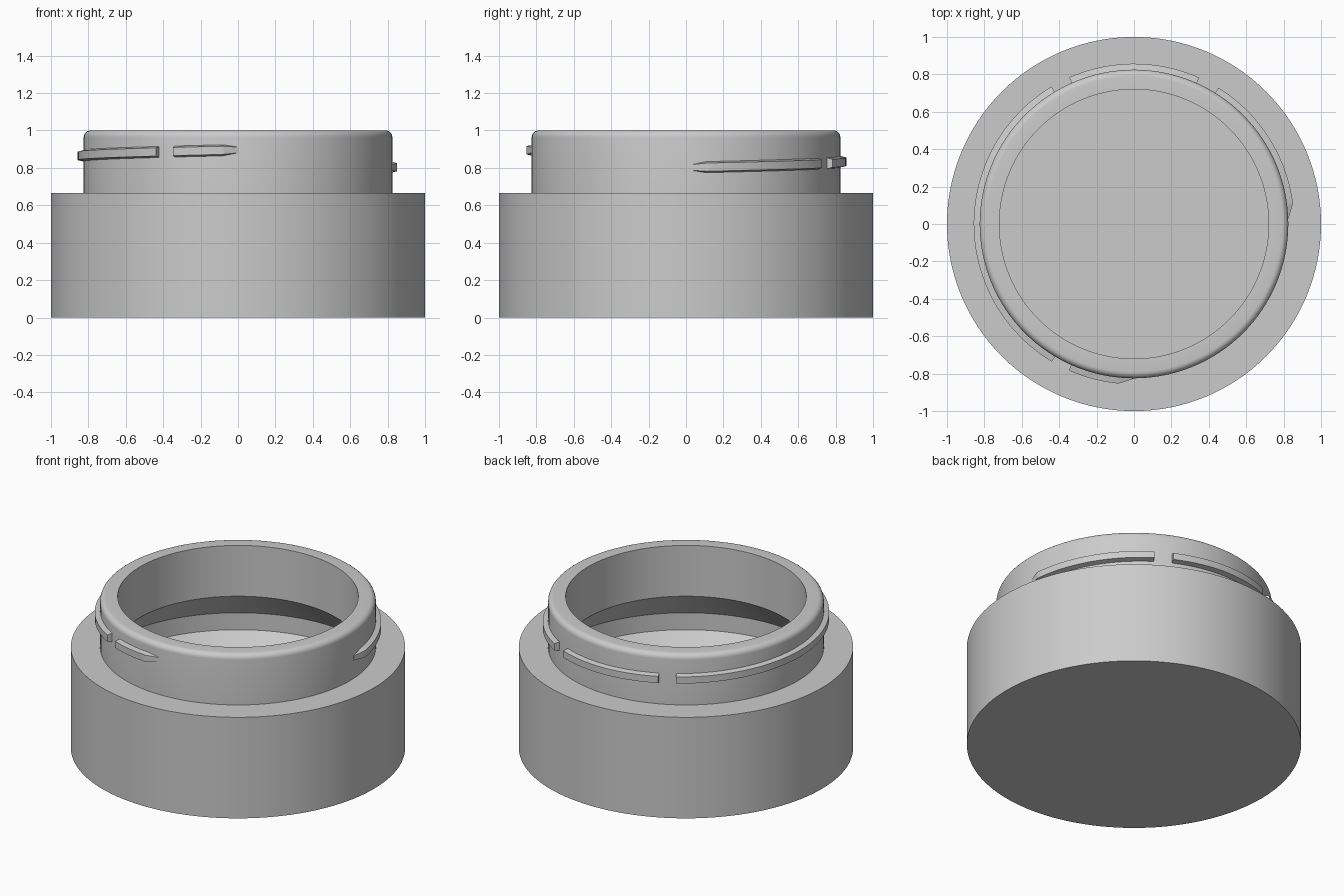
import bpy, bmesh, math

if "Cube" in bpy.data.objects:
    bpy.data.objects.remove(bpy.data.objects["Cube"])

grey = bpy.data.materials.new("light grey")
grey.diffuse_color = (0.6, 0.6, 0.6, 1)
grey.use_nodes = True
grey.node_tree.nodes["Principled BSDF"].inputs["Base Color"].default_value = grey.diffuse_color

SEGS = 128


def finish(name, bm):
    """Turn a bmesh into a smooth object with sharp edges kept."""
    bmesh.ops.recalc_face_normals(bm, faces=bm.faces)
    mesh = bpy.data.meshes.new(name)
    bm.to_mesh(mesh)
    bm.free()
    mesh.materials.append(grey)
    obj = bpy.data.objects.new(name, mesh)
    bpy.context.collection.objects.link(obj)
    bpy.ops.object.select_all(action='DESELECT')
    bpy.context.view_layer.objects.active = obj
    obj.select_set(True)
    bpy.ops.object.shade_smooth_by_angle(angle=math.radians(30))
    return obj


def lathe(name, profile):
    """Revolve (radius, z) points; both ends are closed with discs."""
    bm = bmesh.new()
    rings = []
    for r, z in profile:
        rings.append([bm.verts.new((r * math.cos(2 * math.pi * i / SEGS),
                                    r * math.sin(2 * math.pi * i / SEGS), z))
                      for i in range(SEGS)])
    for a, b in zip(rings, rings[1:]):
        for i in range(SEGS):
            j = (i + 1) % SEGS
            bm.faces.new((a[i], a[j], b[j], b[i]))
    bm.faces.new(rings[0])
    bm.faces.new(rings[-1])
    return finish(name, bm)


# Jar: wide body, neck with a rounded lip, cavity with sloped shoulder and base
NECK, FILLET = 0.825, 0.035
lip = [(NECK - FILLET + FILLET * math.cos(math.radians(a)),
        1 - FILLET + FILLET * math.sin(math.radians(a))) for a in range(0, 91, 15)]
cavity = [(0.72, 1), (0.72, 0.665), (0.92, 0.462), (0.92, 0.35), (0.72, 0.147)]
lathe("jar_body", [(1, 0), (1, 0.667), (NECK, 0.667)] + lip + cavity)


# Screw thread: a falling helix cut into four pieces, tapered at its two ends
START, END, TAPER = 270, 2, 5.5


def thread(name, a0, a1):
    bm = bmesh.new()
    steps = max(8, round((a0 - a1) / 2.5))
    angles = [a0 + (a1 - a0) * i / steps for i in range(steps + 1)]
    angles += [t for t in (START - TAPER, END + TAPER) if a1 < t < a0]
    rings = []
    for deg in sorted(set(angles)):
        t = min(1, (START - deg) / TAPER, (deg - END) / TAPER)
        t = max(t, 0.03)
        z = 0.896 - 0.094 * (START - deg) / (START - END)
        depth = 0.032 * t
        inner, outer = 0.018 + 0.014 * t, 0.015 + 0.007 * t
        a = math.radians(deg)
        section = [(NECK - 0.01, -inner), (NECK + depth, -outer),
                   (NECK + depth, outer), (NECK - 0.01, inner)]
        rings.append([bm.verts.new((r * math.cos(a), r * math.sin(a), z + dz))
                      for r, dz in section])
    for a, b in zip(rings, rings[1:]):
        for i in range(4):
            j = (i + 1) % 4
            bm.faces.new((a[i], a[j], b[j], b[i]))
    bm.faces.new(rings[0])
    bm.faces.new(rings[-1])
    return finish(name, bm)


thread("thread_front", START, 246)
thread("thread_left", 239.2, 121)
thread("thread_back", 113.8, 66)
thread("thread_right", 58.2, END)
